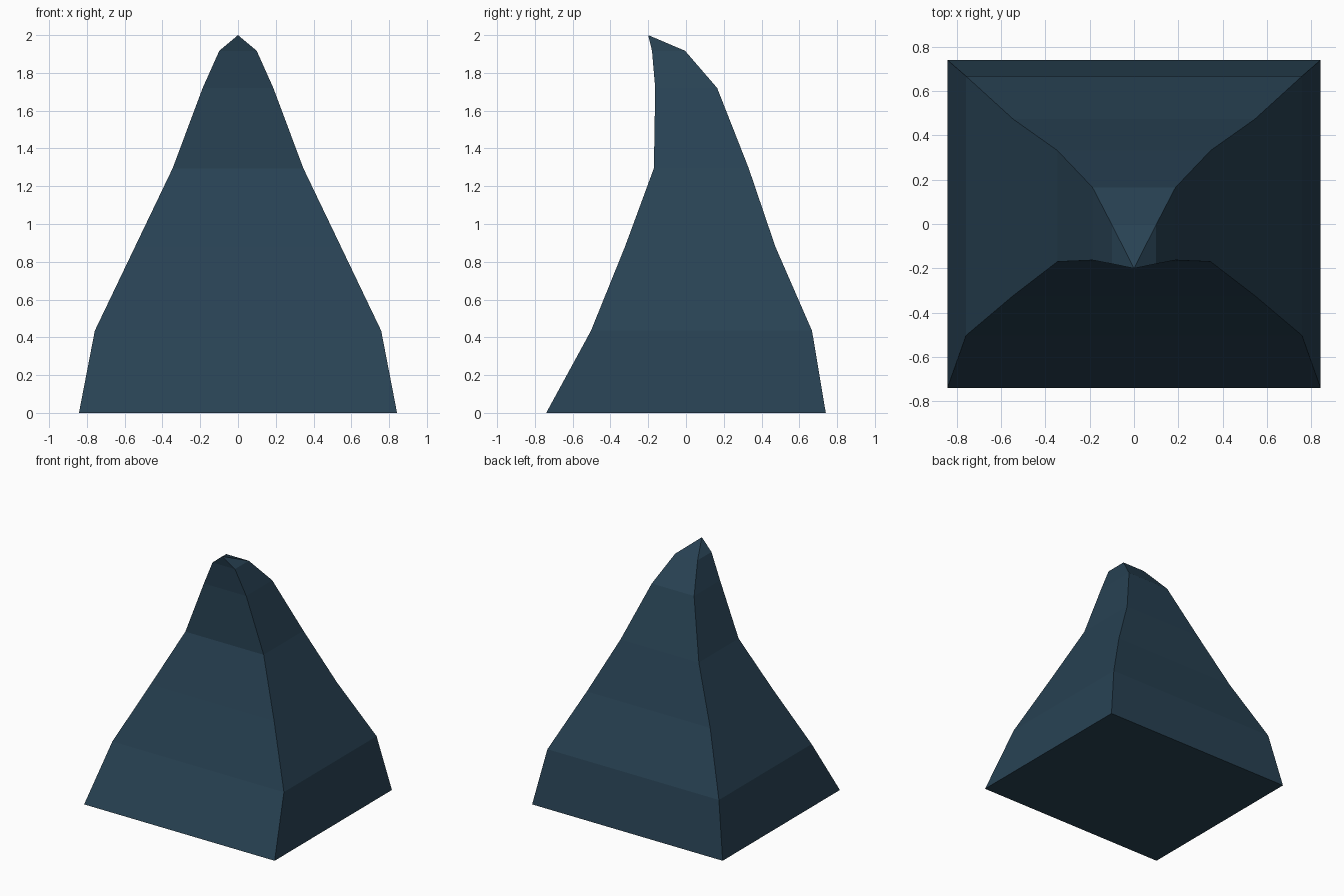
import bpy
import bmesh

if "Cube" in bpy.data.objects:
    bpy.data.objects.remove(bpy.data.objects["Cube"])

# One flat colour for the whole rock spike
mat = bpy.data.materials.new("dark slate blue")
mat.diffuse_color = (0.021, 0.054, 0.087, 1.0)
mat.use_nodes = True
mat.node_tree.nodes["Principled BSDF"].inputs["Base Color"].default_value = mat.diffuse_color

# Rectangular cross-sections: height, half width, front y, back y
RINGS = [
    (0.00, 0.842, -0.740, 0.740),
    (0.435, 0.758, -0.503, 0.667),
    (0.88, 0.545, -0.323, 0.473),
    (1.295, 0.346, -0.170, 0.332),
    (1.72, 0.187, -0.163, 0.165),
    (1.917, 0.099, -0.180, -0.005),
]
TIP = (0.0, -0.20, 2.0)

bm = bmesh.new()
rings = [[bm.verts.new(p) for p in ((-w, f, z), (w, f, z), (w, b, z), (-w, b, z))]
         for z, w, f, b in RINGS]

# Flat base, four sides lofted ring to ring
bm.faces.new(rings[0][::-1])
for low, high in zip(rings, rings[1:]):
    for i in range(4):
        j = (i + 1) % 4
        bm.faces.new((low[i], low[j], high[j], high[i]))

# Forward-leaning point
tip = bm.verts.new(TIP)
for i in range(4):
    bm.faces.new((rings[-1][i], rings[-1][(i + 1) % 4], tip))

bmesh.ops.recalc_face_normals(bm, faces=bm.faces)
mesh = bpy.data.meshes.new("curved_spike")
bm.to_mesh(mesh)
bm.free()
mesh.materials.append(mat)
bpy.context.collection.objects.link(bpy.data.objects.new("curved_spike", mesh))
